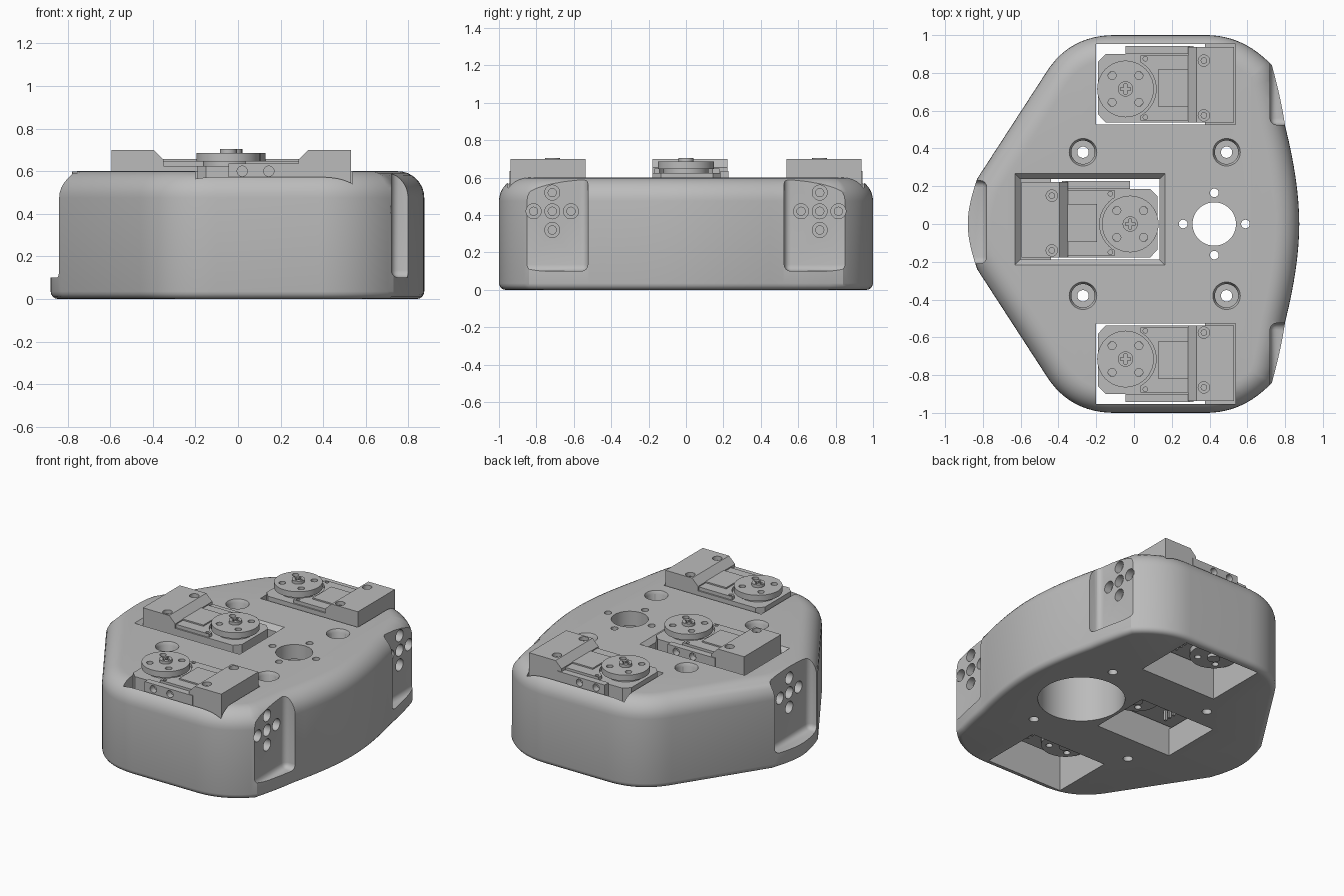
import bpy, bmesh, math
from mathutils import Vector, Matrix

if "Cube" in bpy.data.objects:
    bpy.data.objects.remove(bpy.data.objects["Cube"])

GREY = (0.5, 0.5, 0.5, 1)
mat = bpy.data.materials.new("plain_grey")
mat.use_nodes = True
mat.diffuse_color = GREY
mat.node_tree.nodes["Principled BSDF"].inputs["Base Color"].default_value = GREY
parts = []


def make(name, bm, keep=True):
    bmesh.ops.recalc_face_normals(bm, faces=bm.faces)
    me = bpy.data.meshes.new(name)
    bm.to_mesh(me)
    bm.free()
    me.materials.append(mat)
    ob = bpy.data.objects.new(name, me)
    bpy.context.scene.collection.objects.link(ob)
    if keep:
        parts.append(ob)
    else:
        ob.hide_render = True
    return ob


def loft(name, rings, keep=True):
    """Closed solid through rings of equal point count."""
    bm = bmesh.new()
    vs = [[bm.verts.new(p) for p in r] for r in rings]
    n = len(vs[0])
    for a, b in zip(vs, vs[1:]):
        for i in range(n):
            bm.faces.new((a[i], a[(i + 1) % n], b[(i + 1) % n], b[i]))
    bm.faces.new(vs[0])
    bm.faces.new(vs[-1])
    return make(name, bm, keep)


def box(name, lo, hi, keep=True, bevel=0):
    bm = bmesh.new()
    bmesh.ops.create_cube(bm, size=1)
    for v in bm.verts:
        v.co = [(a + b) / 2 + c * abs(b - a) for a, b, c in zip(lo, hi, v.co)]
    if bevel:
        bmesh.ops.bevel(bm, geom=bm.edges[:], offset=bevel, segments=4,
                        profile=0.5, affect='EDGES')
    return make(name, bm, keep)


def disc(name, x, y, z0, z1, r, r2=None, keep=True, n=40):
    ring = lambda z, q: [(x + q * math.cos(2 * math.pi * i / n),
                          y + q * math.sin(2 * math.pi * i / n), z) for i in range(n)]
    return loft(name, [ring(z0, r), ring(z1, r if r2 is None else r2)], keep)


def side_drill(x0, x1, y, z, r):
    """Cutter along x."""
    ob = disc("drill", 0, 0, 0, x1 - x0, r, keep=False, n=24)
    ob.data.transform(Matrix.Translation((x0, y, z)) @ Matrix.Rotation(math.pi / 2, 4, 'Y'))
    return ob


def cut(ob, cutters):
    for c in cutters:
        m = ob.modifiers.new("cut", 'BOOLEAN')
        m.object, m.operation, m.solver = c, 'DIFFERENCE', 'EXACT'
    dg = bpy.context.evaluated_depsgraph_get()
    me = bpy.data.meshes.new_from_object(ob.evaluated_get(dg))
    ob.modifiers.clear()
    ob.data = me
    for c in cutters:
        bpy.data.objects.remove(c)


def bend(a, c, b, n=10):
    a, b, c = Vector(a), Vector(b), Vector(c)
    return [a * (1 - t) ** 2 + c * 2 * t * (1 - t) + b * t * t
            for t in (i / n for i in range(n + 1))]


# Body outline, mirrored across y
half = bend((-.88, 0), (-.88, .1), (-.83, .24), 6)
half += bend((-.46, .81), (-.337, 1), (-.1, 1), 12)
half += bend((.38, 1), (.58, 1), (.73, .84), 12)
half += bend((.73, .84), (.78, .66), (.80, .52), 5)[1:]
half += bend((.80, .52), (.875, .22), (.875, 0), 8)[1:]
outline = half + [Vector((p.x, -p.y)) for p in half[-2:0:-1]]


def inset(d, z):
    out, n = [], len(outline)
    for i, p in enumerate(outline):
        e1 = (p - outline[i - 1]).normalized()
        e2 = (outline[(i + 1) % n] - p).normalized()
        n1, n2 = Vector((e1.y, -e1.x)), Vector((e2.y, -e2.x))
        q = p + (n1 + n2) * d / (1 + n1.dot(n2))
        out.append((q.x, q.y, z))
    return out


def arc(r, z, a0, a1, n):
    steps = [math.radians(a0 + (a1 - a0) * i / n) for i in range(n + 1)]
    return [inset(r * (1 - math.cos(a)), z + r * math.sin(a)) for a in steps]


body = loft("body_shell", arc(.035, .035, -90, 0, 4) + arc(.125, .475, 0, 90, 8))
cutters = []

# Side pockets with bolt patterns
for y in (-.715, .715):
    s = 1 if y > 0 else -1
    ys = sorted((s * .525, s * 1.3))
    cutters.append(box("pocket", (.72, ys[0], .1), (1.4, ys[1], 1.2), False, .035))
cutters.append(box("pocket", (-1.4, -.21, .1), (-.78, .23, 1.2), False, .035))
for x, y in ((.72, -.715), (.72, .715), (-.78, 0)):
    s = 1 if x > 0 else -1
    for dy, dz in ((0, 0), (.1, 0), (-.1, 0), (0, .1), (0, -.1)):
        for r, depth in ((.04, .05), (.022, .12)):
            x0, x1 = sorted((x + s * .05, x - s * depth))
            cutters.append(side_drill(x0, x1, y + dy, .42 + dz, r))

# Mounting holes with recessed, eased rims
for x in (-.27, .49):
    for y in (-.38, .38):
        cutters += [disc("bolt", x, y, -.1, .7, .03, keep=False),
                    disc("counterbore", x, y, .3, .7, .062, keep=False),
                    disc("rim", x, y, .575, .61, .06, .078, keep=False)]

# Motor cavity under the top plate
cutters += [disc("cavity", .425, 0, -.1, .5, .27, keep=False, n=64),
            disc("centre_hole", .425, 0, .4, .7, .115, keep=False, n=48)]
for dx, dy in ((.165, 0), (-.165, 0), (0, .165), (0, -.165)):
    cutters.append(disc("small_hole", .425 + dx, dy, .4, .7, .023, keep=False, n=20))

# Actuators: horn position and x / y mirroring
places = {"back": (-.045, .715, 1, 1), "front": (-.045, -.715, 1, -1),
          "middle": (-.02, 0, -1, 1)}
for side, (hx, hy, sx, sy) in places.items():
    def P(x, y, z):
        return (hx + sx * x, hy + sy * y, z)

    def lbox(name, a, b, keep=True):
        return box(side + "_" + name, P(*a), P(*b), keep)

    def prism(name, pts, z0, z1):
        return loft(side + "_" + name, [[P(x, y, z) for x, y in pts] for z in (z0, z1)])

    def ldisc(name, x, y, z0, z1, r, keep=True):
        px, py, _ = P(x, y, 0)
        return disc(side + "_" + name, px, py, z0, z1, r, keep=keep)

    # Opening through the body, narrower below
    cutters += [lbox("well", (-.155, -.188, .19), (.582, .237, 1), False),
                lbox("opening", (-.155, -.188, -.1), (.42, .237, .4), False)]
    if side == "middle":
        ring = lambda g, z: [P(-.155 - g, -.188 - g, z), P(.582 + g, -.188 - g, z),
                             P(.582 + g, .237 + g, z), P(-.155 - g, .237 + g, z)]
        cutters.append(loft("chamfer", [ring(-.001, .568), ring(.031, .602)], False))

    # Case with clipped corners at the horn end
    prism("actuator_case", [(-.145, -.135), (-.105, -.178), (.4, -.178),
                            (.4, .185), (-.105, .185), (-.145, .145)], .2, .625)
    strip = lbox("side_strip", (0, .184, .3), (.36, .228, .635))
    drills = []
    for x in (.065, .19):
        d = ldisc("drill", 0, 0, -.05, .05, .024, False)
        px, py, _ = P(x, .228, 0)
        d.data.transform(Matrix.Translation((px, py, .6)) @ Matrix.Rotation(math.pi / 2, 4, 'X')
                         @ Matrix.Translation((-hx, -hy, 0)))
        drills.append(d)
    cut(strip, drills)

    # Raised end block with sloped shoulder
    prof = [(.33, .2), (.33, .655), (.375, .7), (.575, .7), (.575, .2)]
    block = loft(side + "_end_block", [[P(x, y, z) for x, z in prof] for y in (-.178, .222)])
    cut(block, [ldisc("recess", .415, y, .66, .75, .03, False) for y in (-.14, .15)])
    for y in (-.14, .15):
        ldisc("block_screw", .415, y, .65, .68, .017)

    # Cover plate with an arc around the horn
    plate = lbox("cover_plate", (.08, -.168, .62), (.335, .178, .648))
    cut(plate, [ldisc("clearance", 0, 0, .5, .8, .162, False)]
        + [ldisc("pin_hole", .105, y, .63, .7, .012, False) for y in (-.15, .16)])
    lbox("label_panel", (.175, -.095, .64), (.335, .105, .657))

    # Output horn above and idler horn below
    for name, z0, z1 in (("horn", .645, .685), ("idler", .165, .2)):
        horn = ldisc(name, 0, 0, z0, z1, .15)
        cut(horn, [ldisc("hole", x, y, .1, .9, .021, False)
                   for x in (-.071, .071) for y in (-.071, .071)])
    ldisc("horn_hub", 0, 0, .6, .65, .12)
    screw = ldisc("horn_screw", 0, 0, .68, .705, .04)
    cut(screw, [lbox("slot", (-.026, -.007, .69), (.026, .007, .8), False),
                lbox("slot", (-.007, -.026, .69), (.007, .026, .8), False)])
    ldisc("idler_screw", 0, 0, .145, .17, .04)

    # Connector pins underneath
    for i in range(3):
        y = -.04 + .04 * i
        lbox("connector_pin", (.26, y - .008, .13), (.276, y + .008, .21))

cut(body, cutters)

bpy.ops.object.select_all(action='DESELECT')
for ob in parts:
    ob.select_set(True)
bpy.context.view_layer.objects.active = body
bpy.ops.object.shade_smooth_by_angle(angle=math.radians(28))
